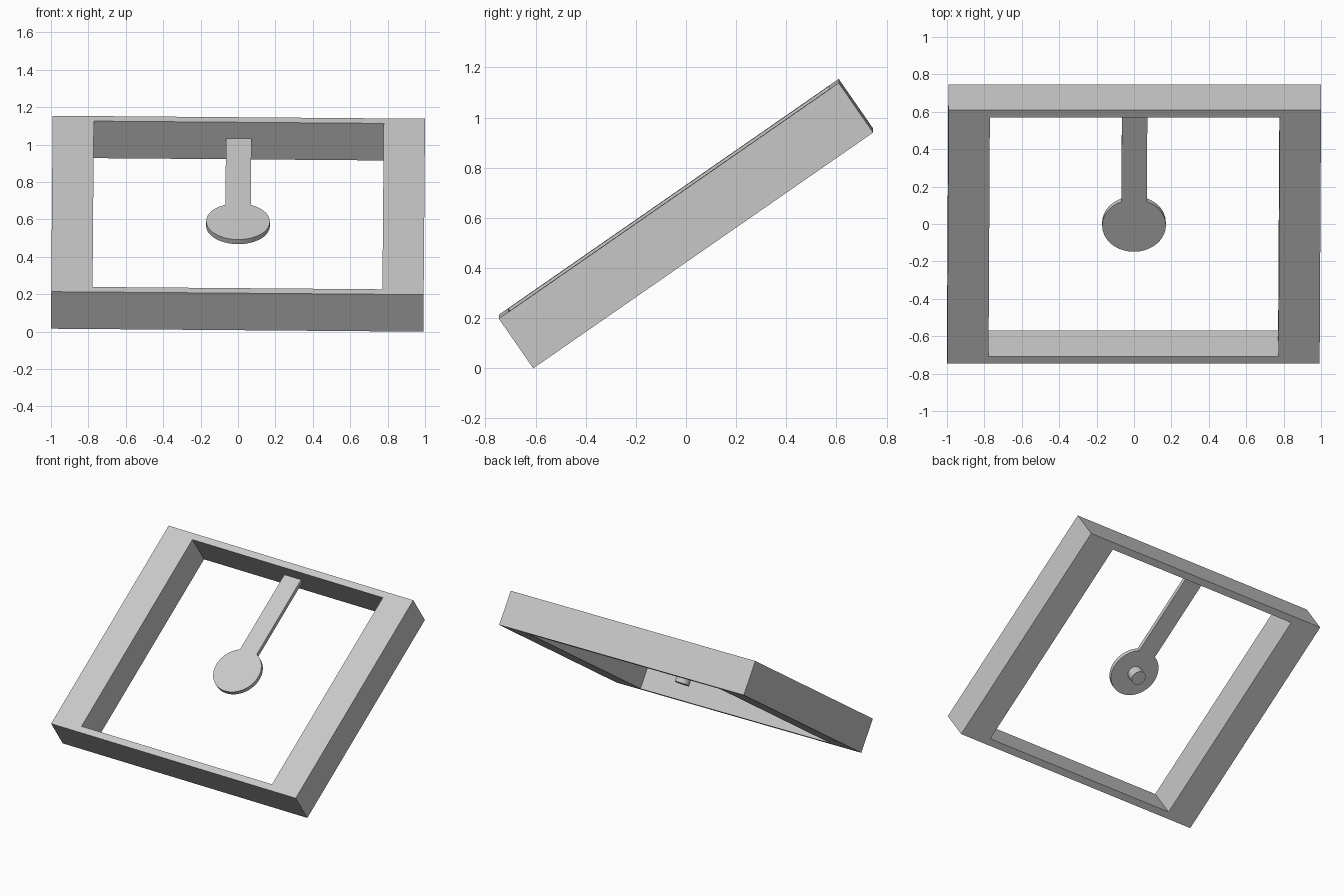
import bpy, bmesh
from math import radians, sin, cos, pi, asin
from mathutils import Matrix

if "Cube" in bpy.data.objects:
    bpy.data.objects.remove(bpy.data.objects["Cube"], do_unlink=True)

# One plain grey
GREY = (0.58, 0.58, 0.58, 1)
mat = bpy.data.materials.new("light_grey")
mat.use_nodes = True
mat.diffuse_color = GREY
mat.node_tree.nodes["Principled BSDF"].inputs["Base Color"].default_value = GREY

# Shared tilt: parts are built flat around the origin, then leaned back with a slight roll
TILT = (Matrix.Translation((0, 0, 0.577)) @ Matrix.Rotation(radians(0.46), 4, "Y")
        @ Matrix.Rotation(radians(34.75), 4, "X"))

HALF_X, HALF_Y, HALF_H = 0.9955, 0.825, 0.1205
OPEN_X, OPEN_Y = 0.775, 0.778


def finish(name, bm, smooth=False):
    bmesh.ops.recalc_face_normals(bm, faces=bm.faces[:])
    mesh = bpy.data.meshes.new(name)
    bm.to_mesh(mesh)
    bm.free()
    mesh.materials.append(mat)
    obj = bpy.data.objects.new(name, mesh)
    bpy.context.collection.objects.link(obj)
    obj.matrix_world = TILT
    if smooth:
        bpy.ops.object.select_all(action="DESELECT")
        obj.select_set(True)
        bpy.context.view_layer.objects.active = obj
        bpy.ops.object.shade_smooth_by_angle(angle=radians(30))
    return obj


def prism(name, outline, low, high):
    """Extrude a flat outline between two heights."""
    bm = bmesh.new()
    face = bm.faces.new([bm.verts.new((x, y, low)) for x, y in outline])
    new = bmesh.ops.extrude_face_region(bm, geom=[face], use_keep_orig=True)["geom"]
    bmesh.ops.translate(bm, vec=(0, 0, high - low),
                        verts=[v for v in new if isinstance(v, bmesh.types.BMVert)])
    return finish(name, bm, smooth=True)


# Rectangular frame: wide side bars, thin front and back bars
bm = bmesh.new()
corners = [(-1, -1), (1, -1), (1, 1), (-1, 1)]
loops = [[bm.verts.new((sx * w, sy * d, h)) for sx, sy in corners]
         for w, d, h in ((HALF_X, HALF_Y, -HALF_H), (HALF_X, HALF_Y, HALF_H),
                         (OPEN_X, OPEN_Y, HALF_H), (OPEN_X, OPEN_Y, -HALF_H))]
for k in range(4):
    a, b = loops[k], loops[(k + 1) % 4]
    for i in range(4):
        j = (i + 1) % 4
        bm.faces.new((a[i], a[j], b[j], b[i]))
finish("frame", bm)

# Arm ending in a round pad, one continuous outline
RADIUS, ARM, THICK, STEPS = 0.17, 0.068, 0.015, 64
gap = asin(ARM / RADIUS)
start, sweep = pi / 2 + gap, 2 * (pi - gap)
outline = [(RADIUS * cos(start + sweep * i / STEPS), RADIUS * sin(start + sweep * i / STEPS))
           for i in range(STEPS + 1)]
outline += [(ARM, OPEN_Y), (-ARM, OPEN_Y)]
prism("arm_with_pad", outline, -THICK, THICK)

# Short peg under the pad
peg = [(0.05 * cos(2 * pi * i / 48), 0.05 * sin(2 * pi * i / 48)) for i in range(48)]
prism("peg", peg, -0.085, -THICK)
